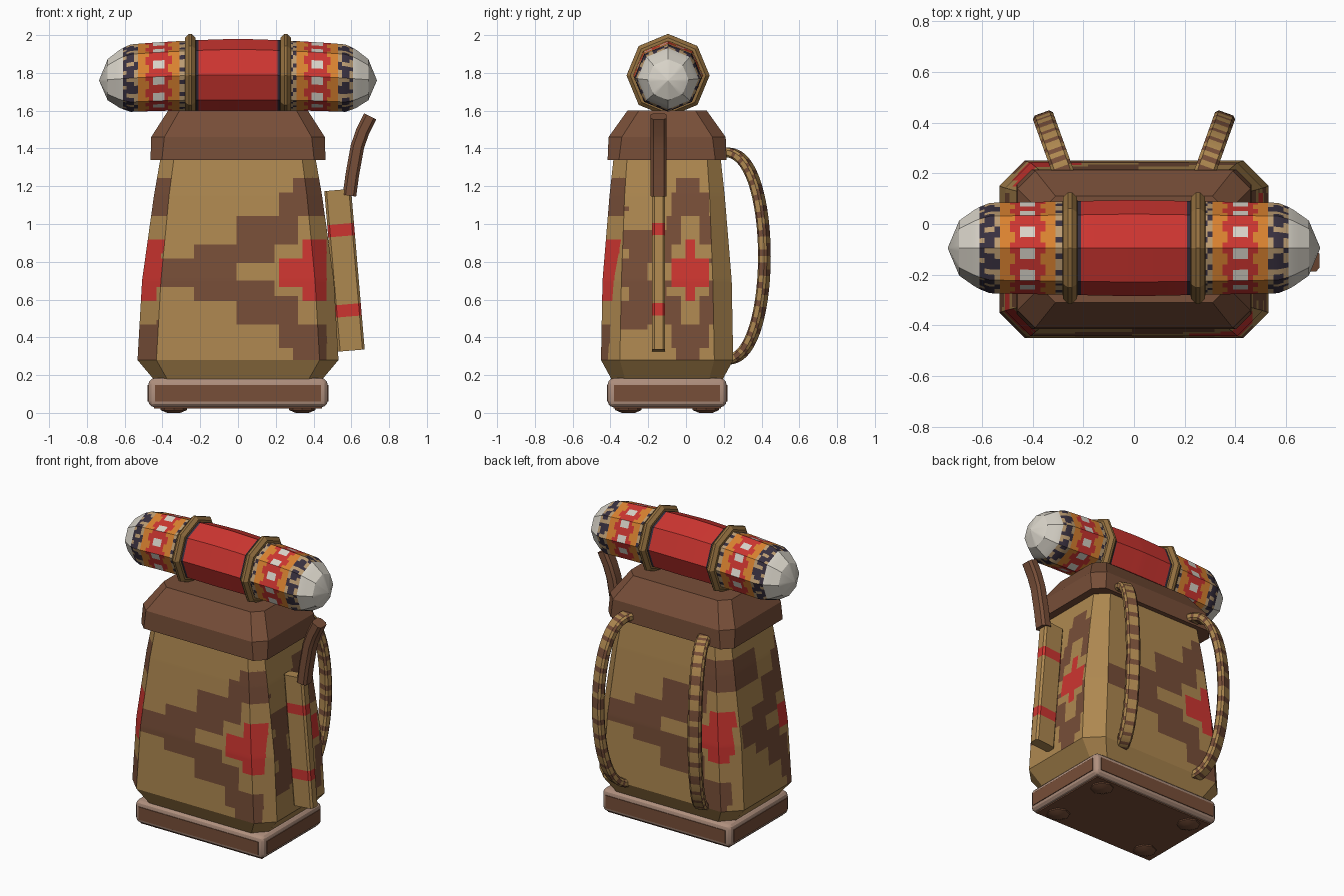
import bpy, bmesh, math
from mathutils import Vector

cube = bpy.data.objects.get("Cube")
if cube:
    bpy.data.objects.remove(cube, do_unlink=True)

# Flat colours
def material(name, hexcode):
    rgb = [int(hexcode[i:i + 2], 16) / 255 for i in (0, 2, 4)]
    lin = [c / 12.92 if c < 0.04 else ((c + 0.055) / 1.055) ** 2.4 for c in rgb] + [1]
    m = bpy.data.materials.new(name)
    m.use_nodes = True
    m.diffuse_color = lin
    m.node_tree.nodes["Principled BSDF"].inputs["Base Color"].default_value = lin
    return m

CANVAS = material("tan canvas", "AE8850")
BROWN = material("brown leather", "774E38")
RED = material("red cloth", "CC3530")
FRAME = material("pale frame", "B0907E")
WHITE = material("off white", "D8D3C8")
NAVY = material("dark navy", "38303F")
ORANGE = material("orange thread", "D98230")
BEIGE = material("beige thread", "BC9C72")
BUCKLE = material("ochre band", "957140")

CY = -0.1  # depth centre of the pack

# Finish a bmesh: pick a material for every face by a rule
def finish(name, bm, mats, rule=None):
    bmesh.ops.recalc_face_normals(bm, faces=bm.faces[:])
    if rule:
        for f in bm.faces:
            f.material_index = mats.index(rule(f.calc_center_median(), f.normal))
    me = bpy.data.meshes.new(name)
    bm.to_mesh(me)
    bm.free()
    ob = bpy.data.objects.new(name, me)
    bpy.context.collection.objects.link(ob)
    for m in mats:
        me.materials.append(m)
    bpy.ops.object.select_all(action='DESELECT')
    ob.select_set(True)
    bpy.context.view_layer.objects.active = ob
    bpy.ops.object.shade_smooth_by_angle(angle=math.radians(25))
    return ob

# Skin a list of equal-length point rings
def loft(rings, cap=True):
    bm = bmesh.new()
    rows = [[bm.verts.new(p) for p in ring] for ring in rings]
    n = len(rows[0])
    for a, b in zip(rows, rows[1:]):
        for i in range(n):
            j = (i + 1) % n
            bm.faces.new((a[i], a[j], b[j], b[i]))
    if cap:
        bm.faces.new(rows[0])
        bm.faces.new(rows[-1])
    return bm

def chamfered(hx, hy, c):
    q = [(hx, hy - c), (hx - c, hy)]
    q += [(-x, y) for x, y in reversed(q)]
    return q + [(-x, -y) for x, y in q]

def slab(z, hx, hy, c):
    return [(x, y + CY, z) for x, y in chamfered(hx, hy, c)]

# Sweep a chamfered bar along a path; side is the bar's width direction
def sweep(path, side, half_w, half_t, chamfer):
    path = [Vector(p) for p in path]
    side = Vector(side).normalized()
    rings = []
    for i, p in enumerate(path):
        tan = path[min(i + 1, len(path) - 1)] - path[max(i - 1, 0)]
        nor = tan.cross(side).normalized()
        rings.append([p + side * u + nor * v
                      for u, v in chamfered(half_w, half_t, chamfer)])
    return loft(rings)

def box(name, size, at, mat, bevel=0):
    bm = bmesh.new()
    bmesh.ops.create_cube(bm, size=1)
    bmesh.ops.scale(bm, vec=size, verts=bm.verts[:])
    bmesh.ops.translate(bm, vec=at, verts=bm.verts[:])
    if bevel:
        bmesh.ops.bevel(bm, geom=bm.edges[:], offset=bevel, segments=3,
                        profile=0.5, affect='EDGES')
    return finish(name, bm, [mat])

# Stepped woven motif, as nested (half width, half height) steps
STEPS = [
    (RED, [(0.2, 0.07), (0.07, 0.16)]),
    (CANVAS, [(0.42, 0.05), (0.22, 0.14), (0.1, 0.28)]),
    (BROWN, [(0.12, 0.5), (0.2, 0.42), (0.42, 0.28), (0.64, 0.15), (0.83, 0.07)]),
]

def motif(u, v):
    for mat, steps in STEPS:
        if any(abs(u) < w and abs(v) < h for w, h in steps):
            return mat
    return CANVAS

def body_paint(c, n):
    v = c.z - 0.75
    if c.z < 0.28:
        return CANVAS
    if abs(n.y) > 0.9 or (c.x * (c.y - CY) < 0 and abs(c.x) < 0.47):
        return motif(c.x - math.copysign(0.41, -n.y), v)
    if c.x < 0:
        return motif((c.y + 0.38) / 0.6, v)
    if n.x < 0.9:
        return CANVAS
    front_patch = -0.37 < c.y < -0.2 and 0.13 < abs(v + 0.02) < 0.3
    return BROWN if front_patch else motif((c.y - 0.02) / 0.5, v)

# Canvas body, cut into small cells for the woven pattern
bm = loft([slab(0.17, 0.44, 0.29, 0.07), slab(0.28, 0.532, 0.35, 0.1),
           slab(0.7, 0.508, 0.342, 0.1), slab(1.15, 0.445, 0.305, 0.08),
           slab(1.38, 0.405, 0.28, 0.07)])
STEP = 0.025
for axis, lo, hi in ((0, -0.52, 0.52), (1, -0.44, 0.24), (2, 0.28, 1.33)):
    no = Vector((axis == 0, axis == 1, axis == 2))
    for k in range(int((hi - lo) / STEP)):
        bmesh.ops.bisect_plane(bm, geom=bm.verts[:] + bm.edges[:] + bm.faces[:],
                               plane_co=no * (lo + STEP * (k + 0.5)), plane_no=no)
finish("canvas_body", bm, [CANVAS, BROWN, RED], body_paint)

# Leather lid
finish("lid", loft([slab(1.34, 0.463, 0.315, 0.06), slab(1.46, 0.46, 0.31, 0.07),
                    slab(1.6, 0.37, 0.21, 0.06)]), [BROWN])

# Base frame with inset panels and feet
box("base_frame", (0.95, 0.63, 0.155), (0, CY, 0.107), FRAME, 0.035)
for s, label in ((-1, "front"), (1, "back")):
    box(label + "_base_panel", (0.88, 0.008, 0.085), (0, CY + s * 0.315, 0.104), BROWN)
for s, label in ((-1, "right"), (1, "left")):
    box(label + "_base_panel", (0.008, 0.56, 0.085), (s * 0.475, CY, 0.104), BROWN)
box("bottom_panel", (0.89, 0.57, 0.008), (0, CY, 0.027), BROWN)
for sx in (-1, 1):
    for sy in (-1, 1):
        bm = loft([[(sx * 0.34 + r * math.cos(a * math.pi / 4),
                     CY + sy * 0.205 + r * math.sin(a * math.pi / 4), z)
                    for a in range(8)] for r, z in ((0.035, 0), (0.07, 0.015), (0.07, 0.03))])
        finish("foot", bm, [BROWN])

# Octagonal bedroll, bent slightly upward in the middle
CELLS = 6
def octagon(x, r, per_side=CELLS):
    zc = 1.79 - 0.055 * x * x
    corner = [Vector((x, CY + 0.005 + r * math.cos(k * math.pi / 4),
                      zc + r * math.sin(k * math.pi / 4))) for k in range(9)]
    return [corner[k].lerp(corner[k + 1], i / per_side)
            for k in range(8) for i in range(per_side)]

def roll_radius(t):
    if t < 0.57:
        return 0.19 - 0.02 * t
    if t < 0.62:
        return 0.178 - 0.4 * (t - 0.57)
    return 0.158 - 0.7 * (t - 0.62)

def roll_paint(c, n):
    t = abs(c.x)
    zc = 1.79 - 0.055 * t * t
    s = int((math.atan2(c.z - zc, c.y - CY - 0.005) / math.tau + 1) * 8 * CELLS)
    row = int(t * 50)
    if t < 0.205:
        return RED
    if t < 0.23:
        return NAVY
    if t > 0.62:
        return WHITE
    if t > 0.6:
        return BEIGE if s % 3 else NAVY
    if t > 0.56:
        return BEIGE if (s + row * 2) % 4 == 0 else NAVY
    if t > 0.52:
        return NAVY if (s // 2 + row) % 3 == 0 else BEIGE
    d = abs(t - 0.42)
    if d < 0.021:
        return WHITE if s % 4 < 2 else RED
    if t < 0.31:
        return BEIGE if (s + row) % 3 else NAVY
    zigzag = 0.04 + 0.015 * abs(s % 4 - 1.5)
    return ORANGE if d > zigzag else RED

xs = [-0.69 + 0.02 * k for k in range(70)]
rings = [octagon(x, roll_radius(abs(x))) for x in xs]
rings = [octagon(-0.735, 0.002)] + rings + [octagon(0.735, 0.002)]
finish("bedroll", loft(rings), [RED, NAVY, WHITE, BEIGE, ORANGE], roll_paint)

# Bands holding the bedroll
for s in (-1, 1):
    rings = [octagon(s * x, r, 1) for x, r in
             ((0.222, 0.17), (0.225, 0.2), (0.245, 0.22), (0.26, 0.22), (0.28, 0.2), (0.283, 0.17))]
    finish("bedroll_band", loft(rings), [BUCKLE])

# Shoulder straps with brown stripes
N = 51
for s in (-1, 1):
    path = []
    for k in range(N):
        a = math.pi * k / (N - 1)
        y = 0.2 + 0.215 * math.sin(a) ** 0.8
        path.append((s * (0.285 + 0.36 * (y - 0.22)), y, 0.83 + 0.55 * math.cos(a)))
    def stripes(c, n):
        y, z = max(c.y - 0.2, 0) / 0.215, (c.z - 0.83) / 0.55
        return BROWN if math.atan2(y, z) / math.pi * 17 % 1 < 0.42 else CANVAS
    finish("shoulder_strap", sweep(path, (1, -0.36 * s, 0), 0.042, 0.025, 0.012),
           [CANVAS, BROWN], stripes)

# Knife sheath with red bands, and its curved handle
bands = (0.33, 0.51, 0.575, 0.935, 1.0, 1.18)
path = [(0.6 - 0.085 * (z - 0.33), -0.145, z) for z in bands]
finish("knife_sheath", sweep(path, (0, 1, 0), 0.035, 0.071, 0.012), [CANVAS, RED],
       lambda c, n: RED if 0.5 < c.z < 0.58 or 0.93 < c.z < 1.0 else CANVAS)
path = [(0.59, -0.145, 1.15), (0.605, -0.145, 1.26), (0.632, -0.145, 1.41),
        (0.66, -0.145, 1.49), (0.7, -0.145, 1.57)]
finish("knife_handle", sweep(path, (0, 1, 0), 0.043, 0.036, 0.015), [BROWN])
